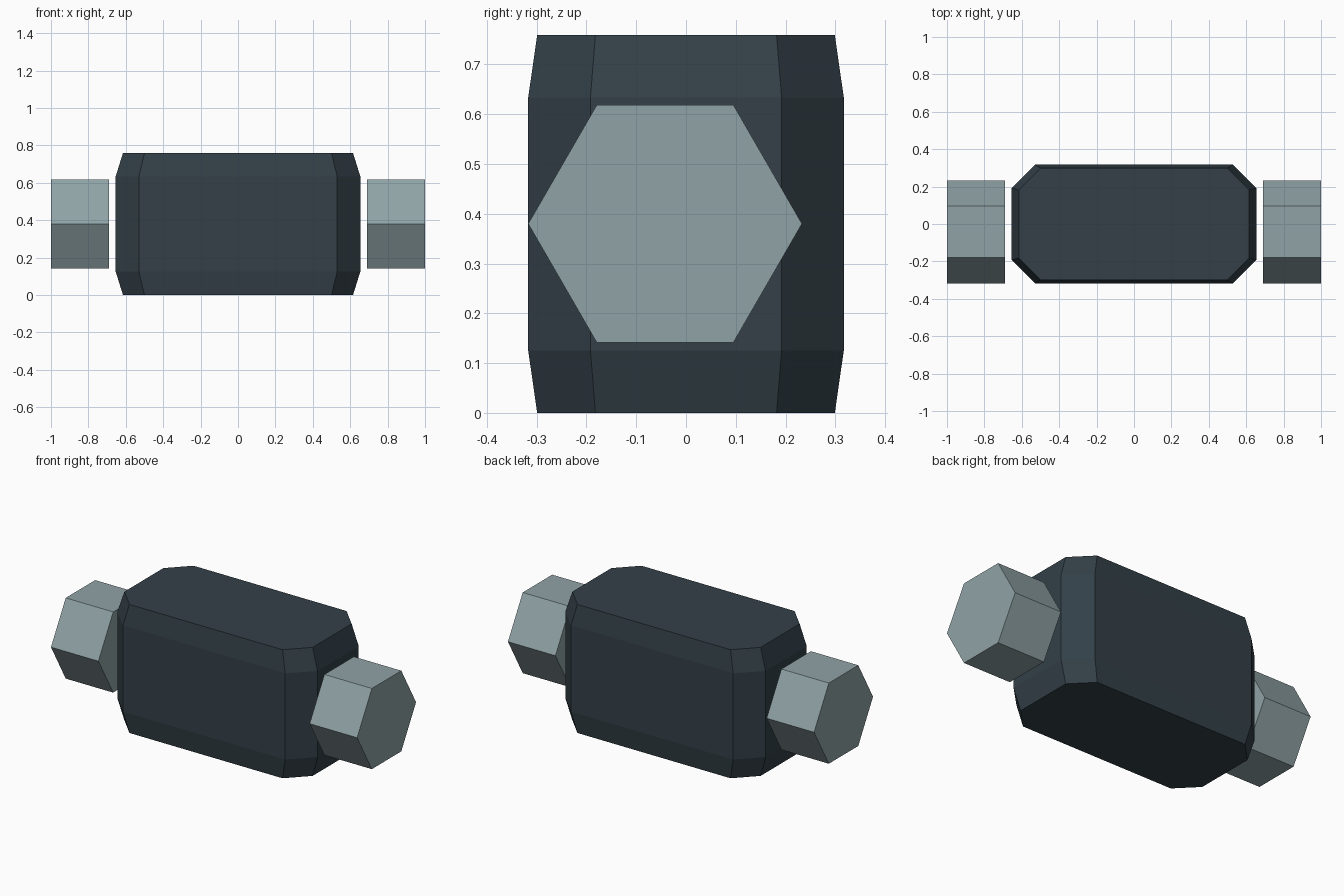
import bpy, bmesh, math

if "Cube" in bpy.data.objects:
    bpy.data.objects.remove(bpy.data.objects["Cube"])


def material(name, color):
    m = bpy.data.materials.new(name)
    m.diffuse_color = (*color, 1.0)
    m.use_nodes = True
    m.node_tree.nodes["Principled BSDF"].inputs["Base Color"].default_value = m.diffuse_color
    return m


def loft(name, rings, mat):
    """Bridge equal-length rings of points and cap both ends."""
    bm = bmesh.new()
    loops = [[bm.verts.new(p) for p in ring] for ring in rings]
    n = len(loops[0])
    for a, b in zip(loops, loops[1:]):
        for i in range(n):
            j = (i + 1) % n
            bm.faces.new((a[i], a[j], b[j], b[i]))
    bm.faces.new(loops[0][::-1])
    bm.faces.new(loops[-1])
    bmesh.ops.recalc_face_normals(bm, faces=bm.faces[:])
    mesh = bpy.data.meshes.new(name)
    bm.to_mesh(mesh)
    bm.free()
    mesh.materials.append(mat)
    obj = bpy.data.objects.new(name, mesh)
    bpy.context.collection.objects.link(obj)
    return obj


def octagon(hx, hy, fx, fy, z):
    """Rectangle hx by hy with its corners cut at fx and fy."""
    return [(hx, -fy, z), (hx, fy, z), (fx, hy, z), (-fx, hy, z),
            (-hx, fy, z), (-hx, -fy, z), (-fx, -hy, z), (fx, -hy, z)]


def hexagon(x, y, z, r):
    return [(x, y + r * math.cos(i * math.pi / 3), z + r * math.sin(i * math.pi / 3))
            for i in range(6)]


dark = material("dark slate", (0.033, 0.051, 0.064))
pale = material("pale blue grey", (0.279, 0.365, 0.382))

# Chamfered central body
END = (0.615, 0.299, 0.50, 0.182)
MID = (0.654, 0.317, 0.53, 0.192)
loft("body", [octagon(*END, 0.0), octagon(*MID, 0.125),
              octagon(*MID, 0.634), octagon(*END, 0.759)], dark)

# Hexagonal end blocks on both sides
for side, label in ((-1, "left"), (1, "right")):
    loft(label + "_hex_block",
         [hexagon(side * x, -0.042, 0.38, 0.275) for x in (0.69, 1.0)], pale)
